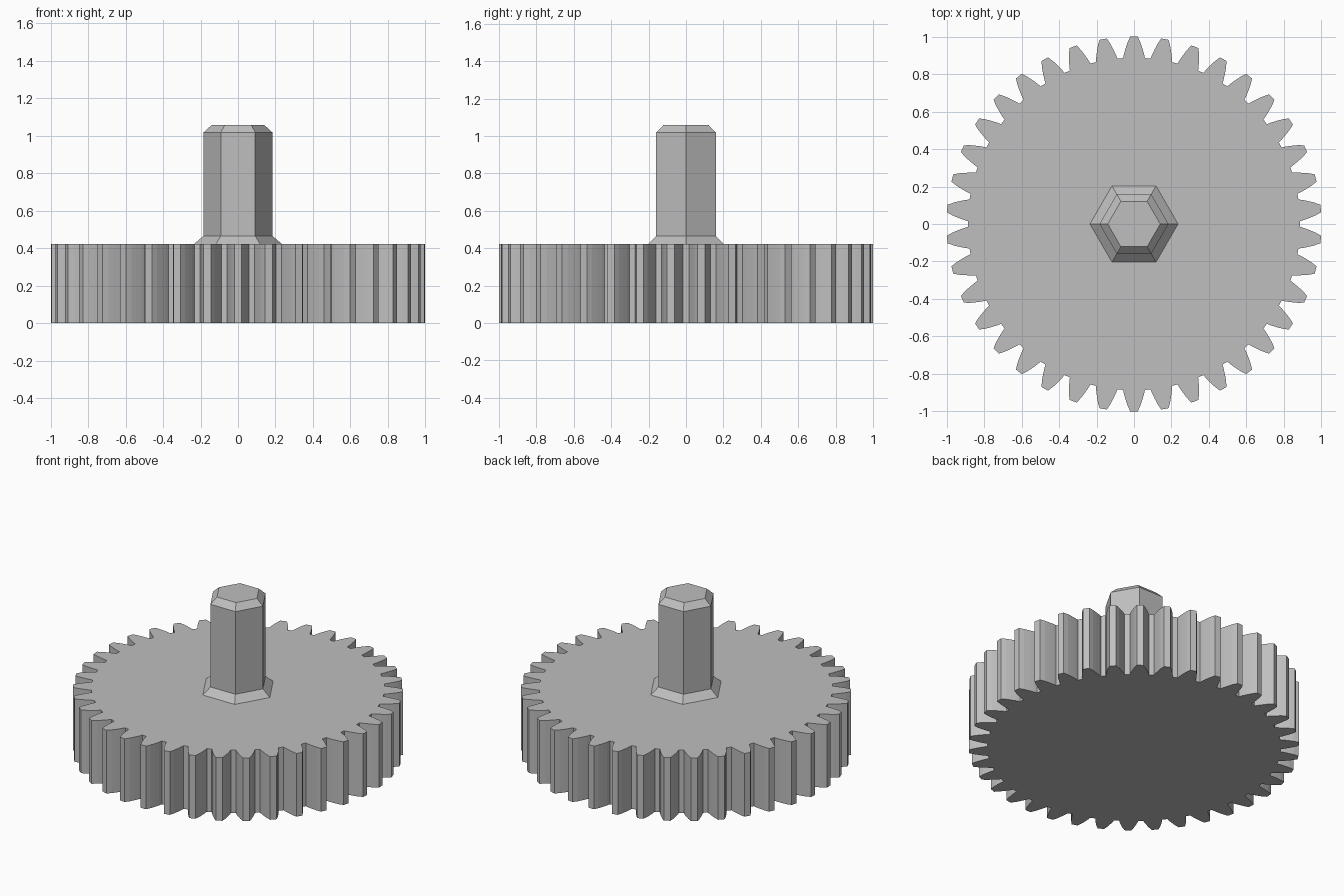
import bpy
import bmesh
from math import sin, cos, pi, asin

cube = bpy.data.objects.get("Cube")
if cube:
    bpy.data.objects.remove(cube, do_unlink=True)

grey = bpy.data.materials.new("plain_grey")
grey.use_nodes = True
colour = (0.52, 0.52, 0.52, 1)
grey.diffuse_color = colour
grey.node_tree.nodes["Principled BSDF"].inputs["Base Color"].default_value = colour


def loft(name, rings, cap_bottom=True):
    """Join rings of equal point count into a capped solid."""
    bm = bmesh.new()
    loops = [[bm.verts.new(p) for p in ring] for ring in rings]
    n = len(loops[0])
    for low, high in zip(loops, loops[1:]):
        for i in range(n):
            j = (i + 1) % n
            bm.faces.new((low[i], low[j], high[j], high[i]))
    if cap_bottom:
        bm.faces.new(loops[0][::-1])
    bm.faces.new(loops[-1])
    mesh = bpy.data.meshes.new(name)
    bm.to_mesh(mesh)
    bm.free()
    mesh.materials.append(grey)
    obj = bpy.data.objects.new(name, mesh)
    bpy.context.collection.objects.link(obj)
    return obj


# Gear wheel: 38 teeth with curved flanks, one tooth centred on +y
TEETH = 38
GEAR_TOP = 0.422
flank = [(0.887, 0.058), (0.91, 0.053), (0.94, 0.044), (0.97, 0.034), (1.0, 0.02)]
tooth = [(r, -w) for r, w in flank] + [(r, w) for r, w in reversed(flank)]
outline = []
for k in range(TEETH):
    centre = pi / 2 + 2 * pi * k / TEETH
    for r, w in tooth:
        a = centre + asin(w / r)
        outline.append((r * cos(a), r * sin(a)))
loft("gear_wheel", [[(x, y, z) for x, y in outline] for z in (0, GEAR_TOP)])

# Hexagonal shaft: flared foot, straight body, chamfered end
shaft_profile = [(0.235, GEAR_TOP), (0.184, 0.466), (0.184, 1.018), (0.14, 1.058)]
loft("hex_shaft",
     [[(r * cos(i * pi / 3), r * sin(i * pi / 3), z) for i in range(6)]
      for r, z in shaft_profile], cap_bottom=False)
